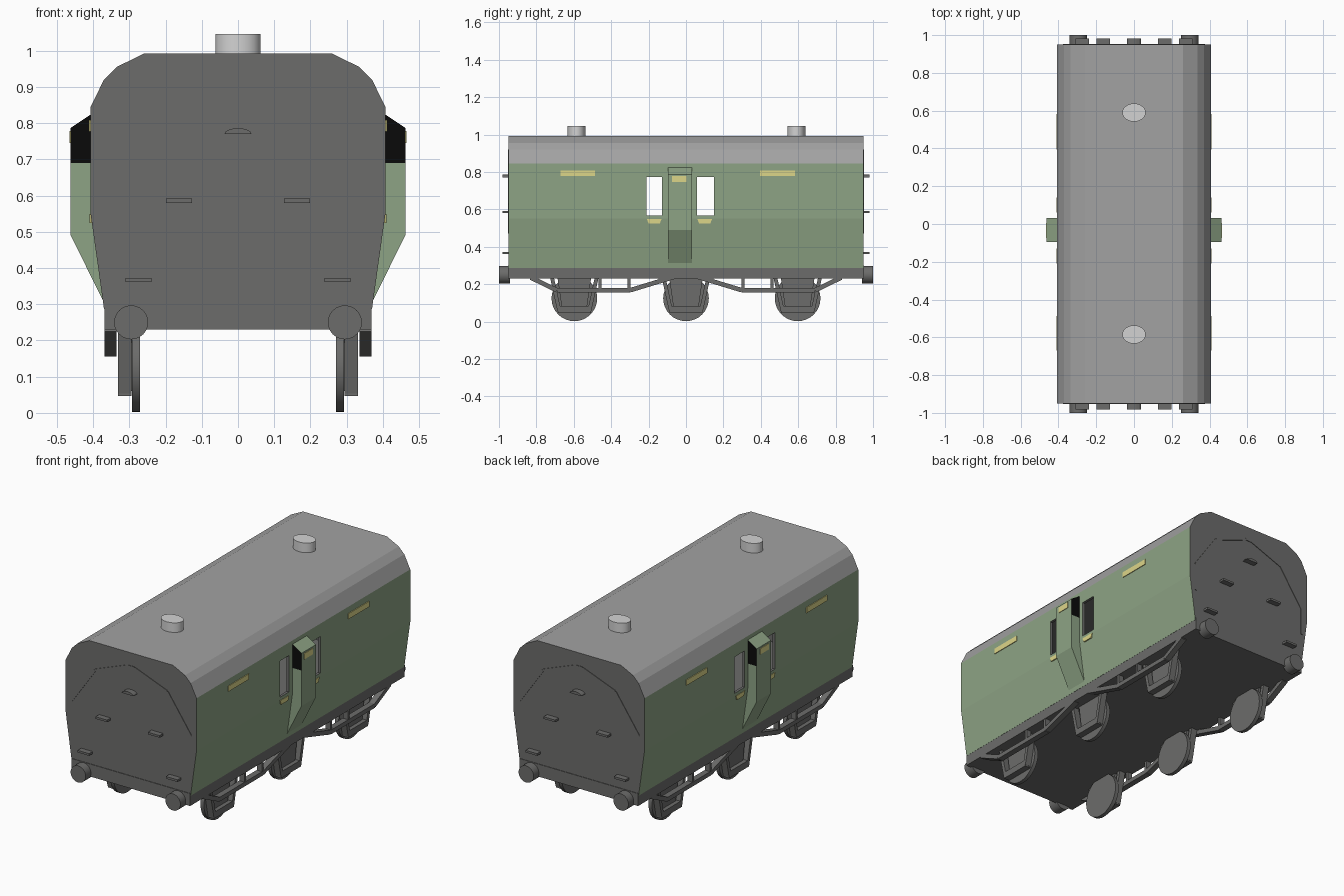
import bpy, bmesh, math
from mathutils import Matrix

cube = bpy.data.objects.get("Cube")
if cube:
    bpy.data.objects.remove(cube)


def material(name, r, g, b):
    m = bpy.data.materials.new(name)
    m.use_nodes = True
    m.diffuse_color = (r, g, b, 1)
    node = m.node_tree.nodes["Principled BSDF"]
    node.inputs["Base Color"].default_value = (r, g, b, 1)
    node.inputs["Roughness"].default_value = 0.8
    return m


GREEN = material("sage green", 0.27, 0.37, 0.235)
ROOF = material("roof grey", 0.36, 0.36, 0.36)
DARK = material("dark grey", 0.15, 0.15, 0.146)
LIGHT = material("vent grey", 0.65, 0.65, 0.65)
YELLOW = material("pale yellow", 0.72, 0.67, 0.25)
BLACK = material("black", 0.003, 0.003, 0.003)


def finish(name, bm, *mats):
    bmesh.ops.recalc_face_normals(bm, faces=bm.faces)
    me = bpy.data.meshes.new(name)
    bm.to_mesh(me)
    bm.free()
    for m in mats:
        me.materials.append(m)
    ob = bpy.data.objects.new(name, me)
    bpy.context.collection.objects.link(ob)
    return ob


def prism(name, pts, axis, lo, hi, mat):
    """Extrude a profile: (y, z) points along x, (x, z) along y."""
    bm = bmesh.new()
    place = (lambda p, d: (d, p[0], p[1])) if axis == "x" else (lambda p, d: (p[0], d, p[1]))
    a = [bm.verts.new(place(p, lo)) for p in pts]
    b = [bm.verts.new(place(p, hi)) for p in pts]
    bm.faces.new(a)
    bm.faces.new(b)
    for i in range(len(pts)):
        j = (i + 1) % len(pts)
        bm.faces.new((a[i], a[j], b[j], b[i]))
    return finish(name, bm, mat)


def rect(a0, a1, z0, z1):
    return [(a0, z0), (a1, z0), (a1, z1), (a0, z1)]


def bar(name, p, q, t, axis, lo, hi, mat=DARK):
    """Straight bar of thickness t between two profile points."""
    dx, dz = q[0] - p[0], q[1] - p[1]
    n = t / 2 / math.hypot(dx, dz)
    ox, oz = -dz * n, dx * n
    pts = [(p[0] + ox, p[1] + oz), (q[0] + ox, q[1] + oz),
           (q[0] - ox, q[1] - oz), (p[0] - ox, p[1] - oz)]
    return prism(name, pts, axis, lo, hi, mat)


def cylinder(name, r, depth, loc, axis, mat, sides, scale_y=1.0):
    bm = bmesh.new()
    bmesh.ops.create_cone(bm, cap_ends=True, segments=sides, radius1=r, radius2=r, depth=depth)
    turn = {"x": Matrix.Rotation(math.pi / 2, 4, "Y"),
            "y": Matrix.Rotation(math.pi / 2, 4, "X"), "z": Matrix.Identity(4)}[axis]
    bm.transform(Matrix.Translation(loc) @ turn @ Matrix.Diagonal((1, scale_y, 1, 1)))
    for f in bm.faces:
        f.smooth = len(f.verts) == 4
    for e in bm.edges:
        e.smooth = all(len(f.verts) == 4 for f in e.link_faces)
    return finish(name, bm, mat)


# Body shell: profile lofted through stations, window bays left open
half = [(0.37, 0.287), (0.407, 0.55), (0.407, 0.567), (0.407, 0.772), (0.407, 0.845),
        (0.37, 0.92), (0.335, 0.955), (0.26, 0.992)]
profile = half + [(-x, z) for x, z in reversed(half)]
stations = [-0.95, -0.21, -0.128, 0.059, 0.15, 0.95]
bm = bmesh.new()
rings = [[bm.verts.new((x, y, z)) for x, z in profile] for y in stations]
for s in range(len(rings) - 1):
    for i in range(len(profile) - 1):
        z0, z1 = sorted((profile[i][1], profile[i + 1][1]))
        if s in (1, 3) and 0.56 < z0 and z1 < 0.78:
            continue
        f = bm.faces.new((rings[s][i], rings[s][i + 1], rings[s + 1][i + 1], rings[s + 1][i]))
        f.material_index = 1 if z0 > 0.84 else 0
for end in (rings[0], rings[-1]):
    bm.faces.new(end).material_index = 2
body = finish("body_shell", bm, GREEN, ROOF, DARK)
shell = body.modifiers.new("wall thickness", "SOLIDIFY")
shell.thickness = 0.015
shell.offset = -1
shell.material_offset = 2
shell.material_offset_rim = 2

# Floor frame and roof vents
prism("floor_frame", rect(-0.369, 0.369, 0.23, 0.3), "y", -0.953, 0.953, DARK)
for y in (-0.585, 0.59):
    cylinder("roof_vent", 0.062, 0.06, (0, y, 1.016), "z", LIGHT, 24, 0.78)

# Fittings on both ends
lamp = [(0.037 * math.cos(a * math.pi / 8), 0.77 + 0.016 * math.sin(a * math.pi / 8))
        for a in range(9)]
beading = [(0.37, 0.47), (0.37, 0.627), (0.225, 0.835), (0.02, 0.913)]
for e in (-1, 1):
    near, far = e * 0.945, e * 0.982
    prism("lamp_step", lamp, "y", near, far, DARK)
    bar("end_beading_top", (-0.021, 0.913), (0.021, 0.913), 0.013, "y", near, e * 0.953)
    for s in (-1, 1):
        for x, z in ((0.163, 0.586), (0.275, 0.367)):
            prism("end_step", rect(s * x - 0.036, s * x + 0.036, z - 0.006, z + 0.006),
                  "y", near, far, DARK)
        for p, q in zip(beading, beading[1:]):
            bar("end_beading", (s * p[0], p[1]), (s * q[0], q[1]), 0.013, "y", near, e * 0.953)
        cylinder("buffer", 0.047, 0.06, (s * 0.295, e * 0.97, 0.25), "y", DARK, 24)

# Parts repeated on the left and right sides
for s in (-1, 1):
    # Lookout bay with dark end windows
    lower = [(0.37, 0.305), (0.462, 0.49), (0.462, 0.69), (0.395, 0.69)]
    upper = [(0.395, 0.69), (0.462, 0.69), (0.462, 0.787), (0.4, 0.828), (0.395, 0.828)]
    prism("lookout_lower", [(s * x, z) for x, z in lower], "y", -0.096, 0.032, GREEN)
    top = prism("lookout_upper", [(s * x, z) for x, z in upper], "y", -0.096, 0.032, GREEN)
    top.data.materials.append(BLACK)
    for f in top.data.polygons:
        f.material_index = int(abs(f.normal.y) > 0.9)
    prism("lookout_plate", rect(-0.074, 0.004, 0.745, 0.778), "x", s * 0.458, s * 0.465, YELLOW)

    # Yellow side panels
    for y0, y1 in ((-0.67, -0.487), (0.395, 0.582)):
        prism("side_panel", rect(y0, y1, 0.777, 0.808), "x", s * 0.403, s * 0.411, YELLOW)
    for y in (-0.17, 0.1):
        pts = [(y - 0.03, 0.524), (y + 0.03, 0.524), (y + 0.04, 0.549), (y - 0.04, 0.549)]
        prism("sill_panel", pts, "x", s * 0.4005, s * 0.41, YELLOW)

    # Truss rods under the frame
    for e in (-1, 1):
        path = [(e * y, z) for y, z in ((0.83, 0.235), (0.69, 0.167), (0.3, 0.167), (0.06, 0.24))]
        for p, q in zip(path, path[1:]):
            bar("truss_rod", p, q, 0.024, "x", s * 0.335, s * 0.369)
        for y, z in ((0.46, 0.16), (0.305, 0.16), (0.14, 0.215)):
            bar("truss_post", (e * y, z), (e * y, 0.235), 0.016, "x", s * 0.337, s * 0.367)

    # Wheels, each behind a tapered guard with an axle box
    for y in (-0.597, 0, 0.597):
        cylinder("wheel", 0.122, 0.022, (s * 0.281, y, 0.124), "x", DARK, 32)
        guard = [(y - 0.09, 0.235), (y - 0.065, 0.06), (y + 0.065, 0.06), (y + 0.09, 0.235)]
        prism("axle_plate", guard, "x", s * 0.293, s * 0.308, DARK)
        for d in (-1, 1):
            bar("guard_leg", (y + d * 0.12, 0.238), (y + d * 0.08, 0.055), 0.02, "x",
                s * 0.294, s * 0.331)
        prism("guard_tie", rect(y - 0.088, y + 0.088, 0.046, 0.082), "x", s * 0.294, s * 0.331, DARK)
